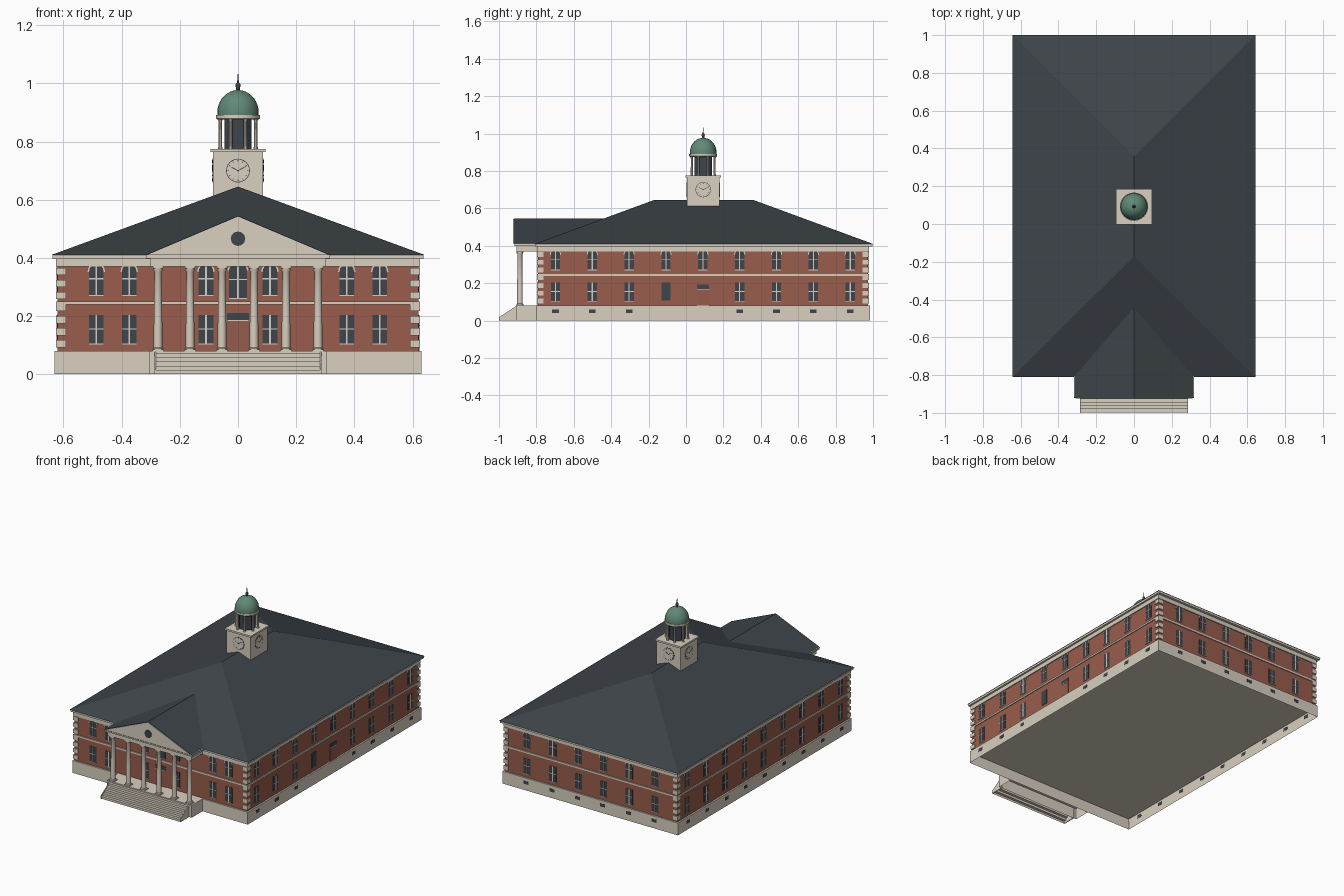
import bpy, bmesh, math
from mathutils import Matrix, Vector

cube = bpy.data.objects.get("Cube")
if cube:
    bpy.data.objects.remove(cube)


def material(name, rgb):
    m = bpy.data.materials.new(name)
    m.use_nodes = True
    m.diffuse_color = (*rgb, 1)
    m.node_tree.nodes["Principled BSDF"].inputs["Base Color"].default_value = (*rgb, 1)
    return m


STONE = material("pale stone", (0.69, 0.63, 0.53))
BRICK = material("red brick", (0.32, 0.11, 0.072))
SLATE = material("dark slate", (0.048, 0.058, 0.067))
GLASS = material("dark glass", (0.048, 0.058, 0.07))
COPPER = material("green copper", (0.12, 0.25, 0.185))
DOOR = material("door red", (0.3, 0.105, 0.072))


def place(name, mesh, loc=(0, 0, 0), turn=0):
    ob = bpy.data.objects.new(name, mesh)
    ob.location = loc
    ob.rotation_euler.z = turn
    bpy.context.collection.objects.link(ob)
    return ob


def to_mesh(name, bm, mats, smooth=False):
    bmesh.ops.recalc_face_normals(bm, faces=bm.faces)
    me = bpy.data.meshes.new(name)
    bm.to_mesh(me)
    bm.free()
    for m in mats:
        me.materials.append(m)
    if smooth:
        me.shade_smooth()
        me.set_sharp_from_angle(angle=math.radians(35))
    return me


def add_box(bm, x0, x1, y0, y1, z0, z1, mat=0, spin=None):
    mtx = Matrix.Translation(((x0 + x1) / 2, (y0 + y1) / 2, (z0 + z1) / 2)) @ Matrix.Diagonal(
        (x1 - x0, y1 - y0, z1 - z0, 1))
    vs = bmesh.ops.create_cube(bm, size=1, matrix=(spin or Matrix()) @ mtx)["verts"]
    for f in {f for v in vs for f in v.link_faces}:
        f.material_index = mat


def box(name, mat, *bounds):
    bm = bmesh.new()
    add_box(bm, *bounds)
    return place(name, to_mesh(name, bm, [mat]))


def hollow_box(name, depth, *bounds):
    """Stone box whose underside is recessed."""
    bm = bmesh.new()
    add_box(bm, *bounds)
    under = min(bm.faces, key=lambda f: f.calc_center_median().z)
    bmesh.ops.inset_region(bm, faces=[under], thickness=0.004)
    bmesh.ops.translate(bm, verts=under.verts, vec=(0, 0, depth))
    place(name, to_mesh(name, bm, [STONE]))


def add_prism(bm, outline, y0, y1, mat=0):
    """Extrude an (x, z) outline along y."""
    rings = [[bm.verts.new((x, y, z)) for x, z in outline] for y in (y0, y1)]
    n = len(outline)
    faces = [bm.faces.new(r) for r in rings]
    faces += [bm.faces.new((rings[0][i], rings[0][(i + 1) % n],
                            rings[1][(i + 1) % n], rings[1][i])) for i in range(n)]
    for f in faces:
        f.material_index = mat
    return faces[0]


def circle(r, n, cz=0):
    return [(r * math.cos(math.tau * i / n), cz + r * math.sin(math.tau * i / n)) for i in range(n)]


def lathe(name, profile, n, mat, smooth=True):
    bm = bmesh.new()
    rings = [[bm.verts.new((x, y, z)) for x, y in circle(r, n)] for r, z in profile]
    for a, b in zip(rings, rings[1:]):
        for i in range(n):
            bm.faces.new((a[i], a[(i + 1) % n], b[(i + 1) % n], b[i]))
    bm.faces.new(rings[0])
    bm.faces.new(rings[-1])
    return to_mesh(name, bm, [mat], smooth)


# Plinth, walls and stone courses
hollow_box("plinth", 0.07, -0.63, 0.63, -0.8, 0.983, 0, 0.08)
box("brick_walls", BRICK, -0.62, 0.62, -0.79, 0.973, 0.079, 0.375)
box("belt_course", STONE, -0.626, 0.626, -0.796, 0.979, 0.239, 0.25)
box("frieze", STONE, -0.626, 0.626, -0.796, 0.979, 0.37, 0.398)
box("eave_cornice", STONE, -0.638, 0.638, -0.806, 0.996, 0.397, 0.411)

# Corner quoins: spaced long blocks with brick between
bm = bmesh.new()
rows = 7
step = 0.29 / rows
for sx in (-1, 1):
    for cy, sy in ((-0.79, -1), (0.973, 1)):
        for i in range(rows):
            xs = sorted((sx * 0.626, sx * 0.592))
            ys = sorted((cy + sy * 0.006, cy - sy * 0.028))
            z = 0.08 + (i + 0.3) * step
            add_box(bm, *xs, *ys, z, z + step * 0.6)
place("corner_quoins", to_mesh("corner_quoins", bm, [STONE]))

# Hipped main roof
bm = bmesh.new()
eave = [bm.verts.new((x, y, 0.41)) for x, y in ((-0.642, -0.81), (0.642, -0.81), (0.642, 1), (-0.642, 1))]
front, back = (bm.verts.new((0, y, 0.645)) for y in (-0.17, 0.36))
a, b, c, d = eave
for f in ((a, b, front), (b, c, back, front), (c, d, back), (d, a, front, back), eave):
    bm.faces.new(f)
place("main_roof", to_mesh("main_roof", bm, [SLATE]))


# Window kinds: local x along the wall, -y outward
def window(name, w, z0, z1, arched=False, bars=True):
    bm = bmesh.new()
    h = w / 2
    if arched:
        spring, rise = z1 - 0.028, 0.028
        arc = [(math.cos(math.pi * i / 8), math.sin(math.pi * i / 8)) for i in range(9)]
        glass = [(-h, z0), (h, z0)] + [(h * x, spring + rise * z) for x, z in arc]
        trim = [((h + e) * x, spring + (rise + e) * z) for e, way in ((0.005, 1), (0, -1))
                for x, z in arc[::way]]
        add_prism(bm, trim, -0.004, 0.002, 1)
    else:
        glass = [(-h, z0), (h, z0), (h, z1), (-h, z1)]
    add_prism(bm, glass, -0.002, 0.002, 0)
    if bars:
        mid = z0 + (z1 - z0) * 0.52
        add_box(bm, -0.003, 0.003, -0.004, 0.002, z0, z1, 1)
        add_box(bm, -h, h, -0.004, 0.002, mid - 0.002, mid + 0.002, 1)
        add_box(bm, -h, h, -0.005, 0.002, z0 - 0.003, z0, 1)
    return to_mesh(name, bm, [GLASS, STONE])


def doorway(name, w, top):
    bm = bmesh.new()
    add_box(bm, -w / 2, w / 2, -0.004, 0.002, 0.08, top - 0.024, 0)
    add_box(bm, -w / 2, w / 2, -0.004, 0.002, top - 0.024, top, 1)
    add_box(bm, -w / 2, w / 2, -0.006, 0.002, top - 0.027, top - 0.023, 2)
    return to_mesh(name, bm, [DOOR, GLASS, STONE])


upper = window("upper_window", 0.05, 0.272, 0.38, True)
centre = window("centre_window", 0.062, 0.262, 0.384, True)
lower = window("lower_window", 0.05, 0.105, 0.203)
plain = window("plain_window", 0.046, 0.107, 0.203, bars=False)
cellar = window("cellar_window", 0.036, 0.04, 0.06, bars=False)
front_door = doorway("front_door", 0.075, 0.21)
side_door = doorway("side_door", 0.064, 0.192)

# Walls as turn, outward distance, opening positions along the wall
side = [0.09 + 0.197 * i for i in range(-4, 5)]
rear = [-0.46, -0.275, -0.09, 0.09, 0.275, 0.46]
face = [-0.487, -0.374, -0.11, 0, 0.11, 0.374, 0.487]
walls = {"front": (0, 0.79, face), "right": (90, 0.62, side),
         "back": (180, 0.973, rear), "left": (-90, 0.62, [-y for y in side])}
for wall, (deg, dist, spots) in walls.items():
    turn = math.radians(deg)
    rot = Matrix.Rotation(turn, 3, "Z")
    for i, u in enumerate(spots):
        at = rot @ Vector((u, -dist, 0))
        top, low, has_cellar = upper, lower, wall != "front"
        if wall == "front" and u == 0:
            top, low = centre, front_door
        if wall == "right" and i in (3, 4):
            low, has_cellar = (plain, side_door)[i - 3], False
        place(f"{wall}_upper_window", top, at, turn)
        place(f"{wall}_lower_opening", low, at, turn)
        if has_cellar:
            place(f"{wall}_cellar_window", cellar, rot @ Vector((u, -dist - 0.009, 0)), turn)

# Portico floor, open folded steps and sloped cheeks
hollow_box("portico_floor", 0.07, -0.305, 0.305, -0.91, -0.8, 0, 0.08)
bm = bmesh.new()
count = 5
fold = []
for i in range(count):
    y = -0.998 + 0.018 * i
    fold += [(y, 0.0145 * i), (y, 0.0145 * (i + 1))]
fold.append((-0.908, 0.0145 * count))
sides = [[bm.verts.new((x, y, z)) for y, z in fold] for x in (-0.282, 0.282)]
for i in range(len(fold) - 1):
    bm.faces.new((sides[0][i], sides[1][i], sides[1][i + 1], sides[0][i + 1]))
place("front_steps", to_mesh("front_steps", bm, [STONE]))
bm = bmesh.new()
for x in (-0.287, 0.282):
    cheek = [(-1, 0), (-0.905, 0), (-0.905, 0.08), (-1, 0.018)]
    rings = [[bm.verts.new((x + t, y, z)) for y, z in cheek] for t in (0, 0.005)]
    for r in rings:
        bm.faces.new(r)
    for i in range(4):
        j = (i + 1) % 4
        bm.faces.new((rings[0][i], rings[0][j], rings[1][j], rings[1][i]))
place("step_cheeks", to_mesh("step_cheeks", bm, [STONE]))

# Portico columns
shaft = lathe("portico_column", [(0.019, 0.08), (0.019, 0.088), (0.015, 0.092), (0.0145, 0.2), (0.0125, 0.352),
                                 (0.017, 0.36), (0.017, 0.372)], 16, STONE)
for i in range(6):
    x = -0.275 + 0.11 * i
    place("portico_column", shaft, (x, -0.888, 0))
    box("column_foot", STONE, x - 0.019, x + 0.019, -0.907, -0.869, 0.08, 0.085)
    box("column_cap", STONE, x - 0.018, x + 0.018, -0.906, -0.87, 0.363, 0.372)

# Portico entablature, pediment and gable roof
box("portico_entablature", STONE, -0.302, 0.302, -0.906, -0.79, 0.37, 0.4)
box("portico_cornice", STONE, -0.316, 0.316, -0.916, -0.79, 0.398, 0.412)
bm = bmesh.new()
add_prism(bm, [(-0.318, 0.41), (0.318, 0.41), (0, 0.545)], -0.92, -0.44)
place("portico_roof", to_mesh("portico_roof", bm, [SLATE]))
bm = bmesh.new()
gable = add_prism(bm, [(-0.31, 0.411), (0.31, 0.411), (0, 0.542)], -0.924, -0.919)
bmesh.ops.inset_region(bm, faces=[gable], thickness=0.01)
bmesh.ops.translate(bm, verts=gable.verts, vec=(0, 0.003, 0))
place("pediment", to_mesh("pediment", bm, [STONE]))
bm = bmesh.new()
add_prism(bm, circle(0.025, 12, 0.466), -0.924, -0.919)
place("round_window", to_mesh("round_window", bm, [GLASS]))

# Clock tower
TY = 0.092
box("tower", STONE, -0.086, 0.086, TY - 0.086, TY + 0.086, 0.6, 0.766)
box("tower_cornice", STONE, -0.094, 0.094, TY - 0.094, TY + 0.094, 0.764, 0.775)
bm = bmesh.new()
add_prism(bm, circle(0.041, 24), -0.0015, 0.002, 0)
add_prism(bm, circle(0.0385, 24), -0.0025, 0, 1)
for i in range(12):
    add_box(bm, -0.0012, 0.0012, -0.0035, -0.002, 0.031, 0.036, 0, Matrix.Rotation(math.tau * i / 12, 4, "Y"))
for angle, length in ((-62, 0.026), (62, 0.032)):
    add_box(bm, -0.0013, 0.0013, -0.0035, -0.002, -0.004, length, 0, Matrix.Rotation(math.radians(angle), 4, "Y"))
clock = to_mesh("clock_face", bm, [GLASS, STONE])
for k in range(4):
    turn = k * math.pi / 2
    place("clock_face", clock, Matrix.Rotation(turn, 3, "Z") @ Vector((0, -0.086, 0)) + Vector((0, TY, 0.7)), turn)

# Lantern, dome and finial
place("lantern_drum", lathe("lantern_drum", [(0.051, 0.774), (0.051, 0.88)], 8, GLASS, False),
      (0, TY, 0), math.pi / 8)
post = lathe("lantern_post", [(0.008, 0.774), (0.0062, 0.785), (0.0055, 0.865), (0.008, 0.878)], 10, STONE)
for i in range(8):
    t = math.tau * (i + 0.5) / 8
    place("lantern_post", post, (0.066 * math.cos(t), TY + 0.066 * math.sin(t), 0))
place("lantern_ring", lathe("lantern_ring", [(0.07, 0.875), (0.075, 0.88), (0.075, 0.892)], 24, STONE), (0, TY, 0))
arc = [math.pi / 2 * i / 9 for i in range(9)]
dome = [(0.071, 0.89)] + [(0.071 * math.cos(t), 0.9 + 0.077 * math.sin(t)) for t in arc] + [(0.004, 0.977)]
place("dome", lathe("dome", dome, 24, COPPER), (0, TY, 0))
spire = [(0.008, 0.972), (0.006, 0.982), (0.009, 0.99), (0.008, 0.997), (0.003, 1.003), (0.001, 1.033)]
place("finial", lathe("finial", spire, 10, SLATE), (0, TY, 0))
